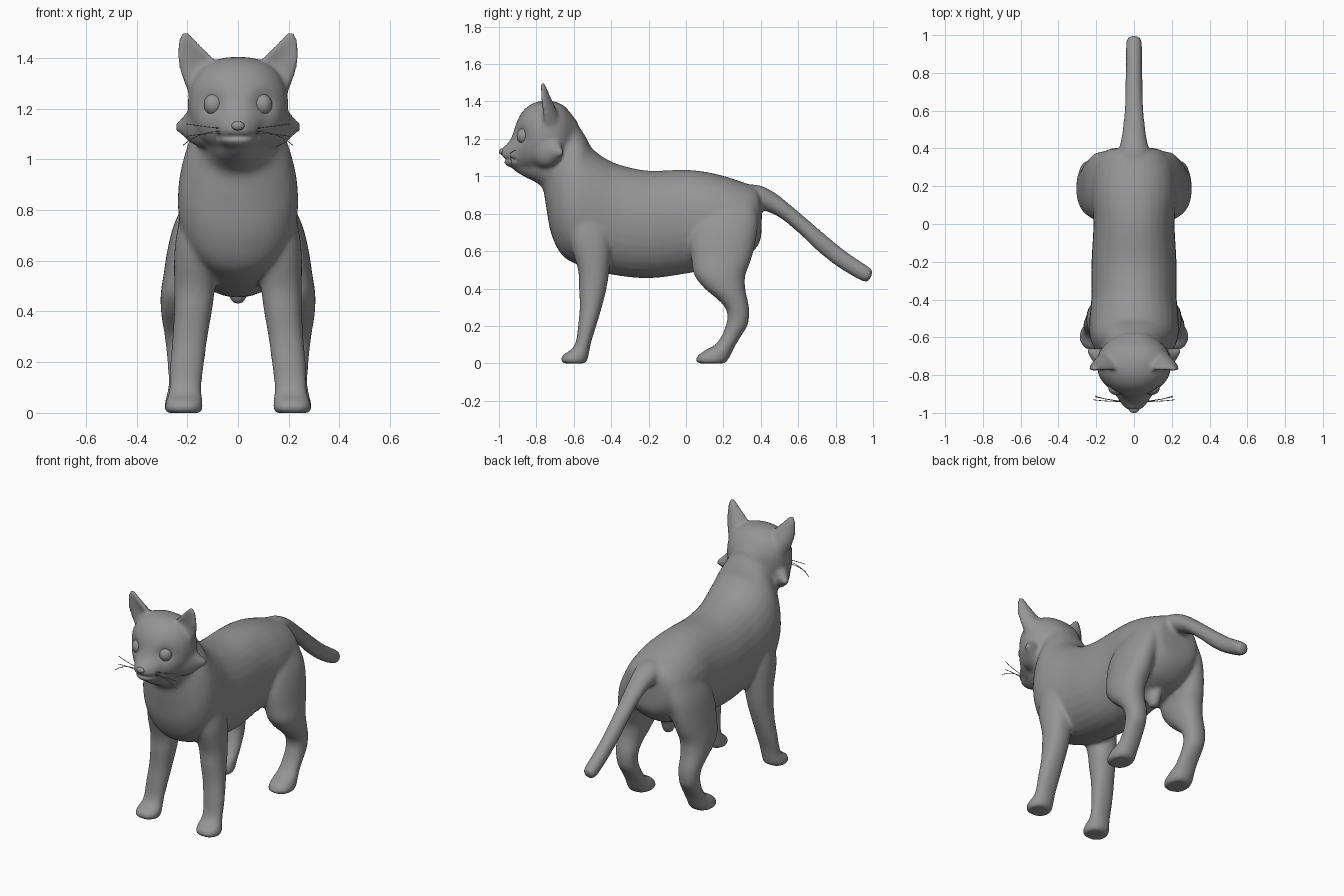
import bpy, bmesh, math
from mathutils import Vector

fur = bpy.data.materials.new("grey")
fur.diffuse_color = (0.3, 0.3, 0.3, 1)


def smooth_rows(rows, steps=4):
    """Catmull-Rom interpolation of the section rows."""
    out = []
    for i in range(len(rows) - 1):
        p = [rows[max(i - 1, 0)], rows[i], rows[i + 1], rows[min(i + 2, len(rows) - 1)]]
        for k in range(steps):
            t = k / steps
            out.append([0.5 * (2 * b + (c - a) * t + (2 * a - 5 * b + 4 * c - d) * t * t
                               + (3 * b - a - 3 * c + d) * t ** 3) for a, b, c, d in zip(*p)])
    return out + [rows[-1]]


def loft(bm, rows, frame, power=2.0, bend=0.0, n=32):
    """Skin superellipse rings; frame(row) gives centre and two half axes."""
    rings = []
    for row in smooth_rows(rows):
        c, u, v = (Vector(a) for a in frame(row))
        ring = []
        for k in range(n):
            a = 2 * math.pi * k / n
            ca, sa = math.cos(a), math.sin(a)
            ca2 = math.copysign(abs(ca) ** (2 / power), ca)
            sa2 = math.copysign(abs(sa) ** (2 / power), sa)
            co = c + u * ca2 + v * sa2
            co.y += bend * (1 - ca * ca) * u.length / 0.07
            ring.append(bm.verts.new(co))
        rings.append(ring)
    faces = [bm.faces.new(rings[0]), bm.faces.new(rings[-1])]
    for r, s in zip(rings, rings[1:]):
        for k in range(n):
            faces.append(bm.faces.new((r[k], r[(k + 1) % n], s[(k + 1) % n], s[k])))
    bmesh.ops.recalc_face_normals(bm, faces=faces)


# Section layouts
def spine(r):    # top y, top z, bottom y, bottom z, half width
    return ((0, (r[0] + r[2]) / 2, (r[1] + r[3]) / 2), (r[4], 0, 0),
            (0, (r[0] - r[2]) / 2, (r[1] - r[3]) / 2))


def limb(side):  # z, front y, back y, inner x, outer x
    return lambda r: ((side * (r[3] + r[4]) / 2, (r[1] + r[2]) / 2, r[0]),
                      ((r[4] - r[3]) / 2, 0, 0), (0, (r[2] - r[1]) / 2, 0))


def sideways(side):  # x, y, z, half depth, half height
    return lambda r: ((side * r[0], r[1], r[2]), (0, r[3], 0), (0, 0, r[4]))


torso = [(.405, .84, .405, .74, .06), (.385, .93, .39, .64, .15), (.30, .97, .30, .55, .21),
         (.15, 1.015, .15, .51, .225), (0, 1.035, 0, .48, .215), (-.2, 1.03, -.2, .455, .225),
         (-.35, 1.06, -.4, .475, .225), (-.43, 1.095, -.56, .52, .235),
         (-.48, 1.13, -.66, .575, .237), (-.51, 1.16, -.72, .69, .225),
         (-.53, 1.2, -.747, .83, .2), (-.56, 1.25, -.765, .93, .165),
         (-.6, 1.3, -.8, .965, .148), (-.66, 1.34, -.86, .995, .13), (-.76, 1.3, -.92, 1.03, .08)]
head = [(-.58, 1.29, -.58, 1.12, .08), (-.65, 1.375, -.65, 1.06, .165),
        (-.72, 1.403, -.72, 1.035, .197), (-.79, 1.4, -.79, 1.03, .19),
        (-.84, 1.378, -.84, 1.03, .165), (-.875, 1.345, -.875, 1.035, .133),
        (-.905, 1.29, -.905, 1.037, .1), (-.932, 1.21, -.932, 1.045, .08),
        (-.96, 1.17, -.96, 1.058, .06), (-.988, 1.148, -.98, 1.085, .032)]
tail = [(.28, .95, .33, .82, .09), (.38, .955, .40, .82, .08), (.47, .915, .45, .805, .066),
        (.56, .845, .515, .77, .056), (.66, .76, .61, .69, .048), (.76, .675, .71, .595, .045),
        (.86, .595, .82, .51, .043), (.975, .517, .95, .437, .042), (1.0, .495, .985, .45, .025)]
front_leg = [(.8, -.62, -.42, .08, .225), (.65, -.62, -.40, .08, .25), (.5, -.577, -.41, .09, .252),
             (.4, -.572, -.425, .103, .252), (.3, -.568, -.45, .12, .258), (.2, -.577, -.48, .133, .267),
             (.12, -.588, -.505, .143, .27), (.075, -.612, -.515, .143, .274),
             (.045, -.658, -.52, .14, .285), (.015, -.67, -.528, .14, .288), (0, -.655, -.54, .15, .278)]
hind_leg = [(.87, .1, .37, .06, .19), (.75, .04, .385, .07, .25), (.65, .02, .372, .09, .277),
            (.55, .03, .347, .11, .293), (.47, .045, .317, .125, .305), (.4, .1, .317, .14, .304),
            (.35, .16, .327, .15, .297), (.3, .208, .337, .153, .289), (.25, .222, .338, .157, .283),
            (.2, .212, .328, .157, .278), (.15, .192, .297, .153, .275), (.1, .157, .267, .15, .275),
            (.07, .102, .252, .146, .282), (.04, .062, .237, .142, .288),
            (.015, .052, .222, .141, .289), (0, .067, .207, .152, .28)]
ear = [(1.26, -.78, -.69, .1, .195), (1.33, -.79, -.715, .085, .223), (1.38, -.793, -.735, .088, .237),
       (1.42, -.793, -.748, .118, .24), (1.455, -.79, -.755, .153, .238),
       (1.485, -.787, -.76, .18, .23), (1.503, -.783, -.765, .192, .22)]
cheek = [(.1, -.76, 1.15, .1, .11), (.17, -.735, 1.14, .075, .085),
         (.215, -.695, 1.13, .038, .04), (.247, -.67, 1.128, .012, .014)]


def finish(mesh, name):
    obj = bpy.data.objects.new(name, mesh)
    bpy.context.collection.objects.link(obj)
    mesh.materials.clear()
    mesh.materials.append(fur)
    mesh.shade_smooth()
    return obj


# Body: all lofts fused into one smooth skin
bm = bmesh.new()
loft(bm, torso, spine, 2.15)
loft(bm, head, spine, 2.35)
loft(bm, tail, spine)
for s in (-1, 1):
    loft(bm, front_leg, limb(s), 2.2)
    loft(bm, hind_leg, limb(s), 2.2)
    loft(bm, ear, limb(s), 2.0, bend=0.03)
    loft(bm, cheek, sideways(s))
# Small bump under the belly
loft(bm, [(.53, .1, .24, -.04, .04), (.47, .13, .22, -.038, .038), (.43, .15, .2, -.02, .02)], limb(1))
mesh = bpy.data.meshes.new("body_lofts")
bm.to_mesh(mesh)
bm.free()
body = finish(mesh, "body_lofts")
remesh = body.modifiers.new("fuse", 'REMESH')
remesh.mode = 'VOXEL'
remesh.voxel_size = 0.011
soften = body.modifiers.new("soften", 'SMOOTH')
soften.factor = 0.5
soften.iterations = 8
deps = bpy.context.evaluated_depsgraph_get()
skin = bpy.data.meshes.new_from_object(body.evaluated_get(deps))
bpy.data.objects.remove(body)
# Eye sockets and mouth line pressed into the face
for v in skin.vertices:
    x, y, z = v.co
    if y < -.82 and z > 1.04:
        d2 = (abs(x) - .1) ** 2 + (z - 1.215) ** 2
        v.co.y += .025 * math.exp(-d2 / .0022)
        if y < -.9 and abs(x) < .085:
            v.co.y += .016 * math.exp(-((z - 1.09) / .01) ** 2)
finish(skin, "body")


def ball(name, centre, radii):
    bm = bmesh.new()
    bmesh.ops.create_uvsphere(bm, u_segments=24, v_segments=16, radius=1)
    for v in bm.verts:
        v.co = Vector([a * b + c for a, b, c in zip(v.co, radii, centre)])
    m = bpy.data.meshes.new(name)
    bm.to_mesh(m)
    bm.free()
    finish(m, name)


ball("nose", (0, -.982, 1.132), (.026, .018, .018))
for s, label in ((-1, "right"), (1, "left")):
    ball(label + "_eye", (s * .096, -.868, 1.216), (.039, .037, .042))
    # Whiskers
    curve = bpy.data.curves.new(label + "_whiskers", 'CURVE')
    curve.dimensions = '3D'
    curve.bevel_depth = 0.0018
    curve.bevel_resolution = 1
    for z0, mid, end in ((1.11, (.15, -.94, 1.115), (.217, -.93, 1.055)),
                         (1.10, (.14, -.93, 1.105), (.205, -.915, 1.09)),
                         (1.12, (.14, -.935, 1.13), (.205, -.91, 1.14))):
        sp = curve.splines.new('NURBS')
        sp.points.add(2)
        for p, co in zip(sp.points, ((.05, -.94, z0), mid, end)):
            p.co = (s * co[0], co[1], co[2], 1)
        sp.order_u = 3
        sp.use_endpoint_u = True
    curve.materials.append(fur)
    bpy.context.collection.objects.link(bpy.data.objects.new(label + "_whiskers", curve))
